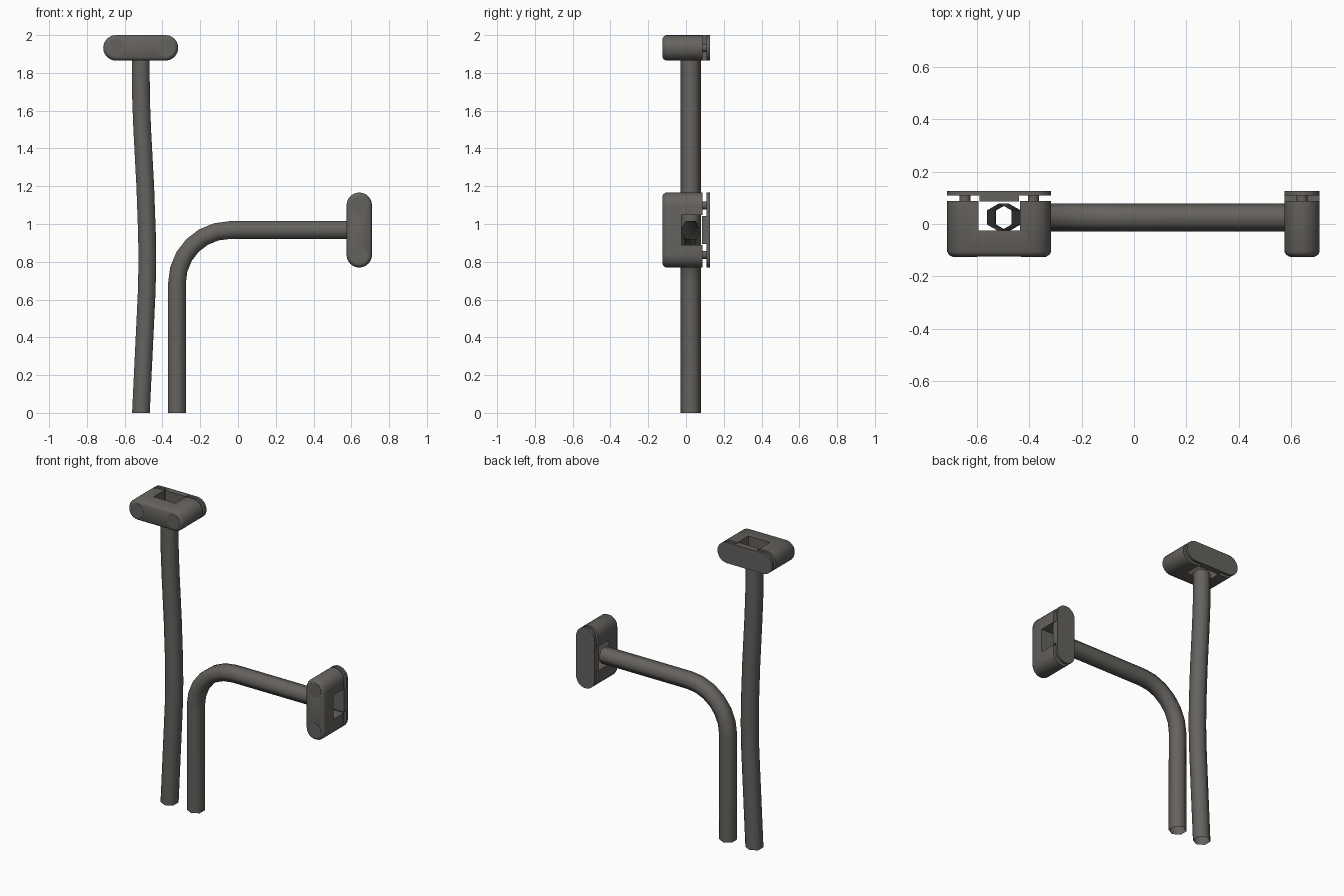
import bpy, bmesh, math
from mathutils import Vector

if "Cube" in bpy.data.objects:
    bpy.data.objects.remove(bpy.data.objects["Cube"])

grey = bpy.data.materials.new("dark warm grey")
grey.diffuse_color = (0.13, 0.122, 0.112, 1)
grey.use_nodes = True
grey.node_tree.nodes["Principled BSDF"].inputs["Base Color"].default_value = grey.diffuse_color

HALF_W, OFF = 0.0675, 0.131      # clamp half width, bolt offset


def make(name, bm, angle=35, loc=(0, 0, 0), rot=0):
    bmesh.ops.recalc_face_normals(bm, faces=bm.faces)
    me = bpy.data.meshes.new(name)
    bm.to_mesh(me)
    bm.free()
    me.materials.append(grey)
    ob = bpy.data.objects.new(name, me)
    bpy.context.collection.objects.link(ob)
    ob.location = loc
    ob.rotation_euler = (0, rot, 0)
    smooth(ob, angle)
    return ob


def smooth(ob, angle):
    bpy.ops.object.select_all(action='DESELECT')
    ob.select_set(True)
    bpy.context.view_layer.objects.active = ob
    bpy.ops.object.shade_smooth_by_angle(angle=math.radians(angle))


def outline(r, off, n=12):
    # stadium outline: two half circles joined by straight sides
    pts = []
    for s in (1, -1):
        for i in range(n + 1):
            a = -math.pi / 2 + math.pi * i / n
            pts.append((s * (off + r * math.cos(a)), s * r * math.sin(a)))
    return pts


def skin(bm, rings, caps=True):
    loops = [[bm.verts.new(p) for p in ring] for ring in rings]
    n = len(loops[0])
    for a, b in zip(loops, loops[1:]):
        for i in range(n):
            j = (i + 1) % n
            bm.faces.new((a[i], a[j], b[j], b[i]))
    if caps:
        bm.faces.new(loops[0][::-1])
        bm.faces.new(loops[-1])


def stadium(bm, levels):
    # levels: (y, inset) along the depth
    skin(bm, [[(x, y, z) for x, z in outline(HALF_W - d, OFF)] for y, d in levels])


def box(bm, x, y0, y1, z):
    skin(bm, [[(-x, y, -z), (x, y, -z), (x, y, z), (-x, y, z)] for y in (y0, y1)])


def disc(bm, cx, r, y0, y1, n=20):
    skin(bm, [[(cx + r * math.cos(2 * math.pi * i / n), y, r * math.sin(2 * math.pi * i / n))
               for i in range(n)] for y in (y0, y1)])


def clamp(prefix, loc, rot):
    # body with a square channel open at the back
    bm = bmesh.new()
    stadium(bm, [(-0.124, 0.018), (-0.118, 0.007), (-0.106, 0), (0.087, 0)])
    body = make(prefix + "_clamp_body", bm, 50, loc, rot)
    bm = bmesh.new()
    box(bm, 0.079, -0.024, 0.2, 0.2)
    cutter = make(prefix + "_cutter", bm, 30, loc, rot)
    cutter.hide_render = True
    mod = body.modifiers.new("channel", 'BOOLEAN')
    mod.operation = 'DIFFERENCE'
    mod.solver = 'EXACT'
    mod.object = cutter
    bpy.context.view_layer.objects.active = body
    bpy.ops.object.modifier_apply(modifier=mod.name)
    bpy.data.objects.remove(cutter)
    smooth(body, 50)

    # back plate and the tongue pressing on the tube
    bm = bmesh.new()
    stadium(bm, [(0.109, 0), (0.126, 0)])
    make(prefix + "_clamp_plate", bm, 35, loc, rot)
    bm = bmesh.new()
    box(bm, 0.075, 0.085, 0.11, HALF_W)
    make(prefix + "_clamp_tongue", bm, 35, loc, rot)

    # bolts: flush heads in front, shafts in the gap at the back
    bm = bmesh.new()
    for s in (-1, 1):
        disc(bm, s * OFF, 0.047, -0.1255, -0.12)
        disc(bm, s * OFF, 0.021, 0.08, 0.112)
    make(prefix + "_clamp_bolts", bm, 35, loc, rot)


def tube(name, path, r=0.054, y=0.025):
    # open six-sided tube along a path in the xz plane
    bm = bmesh.new()
    rings = []
    P = [Vector(p) for p in path]
    for i, p in enumerate(P):
        d = Vector((0, 0))
        if i > 0:
            d += (p - P[i - 1]).normalized()
        if i < len(P) - 1:
            d += (P[i + 1] - p).normalized()
        d.normalize()
        if i in (0, len(P) - 1):   # end rings are cut square
            d = Vector((0, 1)) if abs(d.y) > abs(d.x) else Vector((1, 0))
        n = Vector((-d.y, d.x))
        ring = []
        for k in range(6):
            a = math.pi * k / 3
            q = p + n * r * math.sin(a)
            ring.append((q.x, y + r * math.cos(a), q.y))
        rings.append(ring)
    skin(bm, rings, caps=False)
    make(name, bm, 70)


# gently bowed upright tube
tube("seat_tube", [(-0.514, 0), (-0.490, 0.5), (-0.483, 0.65), (-0.480, 0.8),
                   (-0.482, 0.95), (-0.491, 1.2), (-0.507, 1.5), (-0.513, 1.65),
                   (-0.515, 1.868)])

# elbow tube: upright, quarter bend, level run
R = 0.28
bend = [(-0.323 + R - R * math.cos(a), 0.688 + R * math.sin(a))
        for a in (math.pi / 2 * i / 6 for i in range(7))]
tube("elbow_tube", [(-0.323, 0)] + bend + [(0.578, 0.968)])

clamp("upper", (-0.515, 0, 1.9325), 0)
clamp("side", (0.642, 0, 0.968), math.pi / 2)
